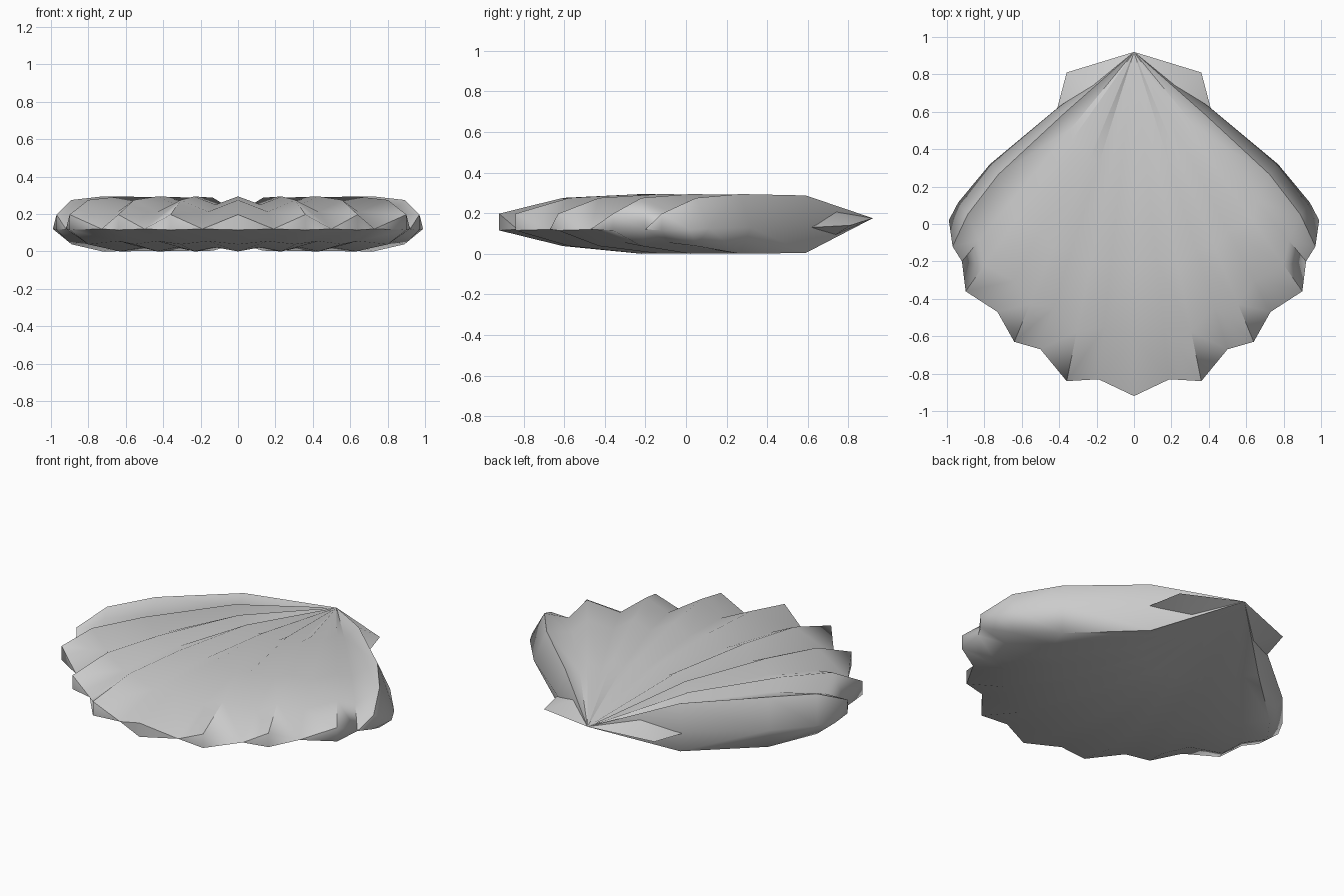
import bpy, bmesh

if "Cube" in bpy.data.objects:
    bpy.data.objects.remove(bpy.data.objects["Cube"])

APEX = (0, 0.92, 0.175)
# rim outline of one half, alternating rib tip and valley, front centre to side
RIM = [(0, -.92), (.19, -.83), (.36, -.84), (.50, -.67), (.64, -.63),
       (.73, -.47), (.90, -.36), (.92, -.20)]
# outermost rib and hinge-side edge bow outwards, so they get their own paths
LAST = [(.375, .59), (.725, .265), (.89, .05), (.97, -.12)]
EDGE = [(.41, .62, .14), (.77, .32, .13), (.94, .115, .125), (.99, .02, .12)]
TOP = ([.287, .294, .275, .197], [.248, .25, .212, .12])    # rib, valley heights
BOTTOM = ([.004, 0, .038, .115], [.022, .022, .055, .12])


def columns(heights):
    """Radial lines of points from the apex to the rim, right half."""
    cols = []
    for i, (x, y) in enumerate(RIM):
        k = i / 8
        ts = [.37, .62 + .11 * k, .83 + .08 * k, 1]
        cols.append([(x * t, .92 + (y - .92) * t, z)
                     for t, z in zip(ts, heights[i % 2])])
    cols.append([(x, y, z) for (x, y), z in zip(LAST, heights[0])])
    cols.append(EDGE)
    return cols


def make_object(name, faces, angle):
    bm = bmesh.new()
    for f in faces:
        for s in (1, -1):
            bm.faces.new([bm.verts.new((s * x, y, z)) for x, y, z in f])
    bmesh.ops.remove_doubles(bm, verts=bm.verts, dist=.0005)
    bmesh.ops.recalc_face_normals(bm, faces=bm.faces)
    me = bpy.data.meshes.new(name)
    bm.to_mesh(me)
    bm.free()
    ob = bpy.data.objects.new(name, me)
    bpy.context.collection.objects.link(ob)
    bpy.ops.object.select_all(action='DESELECT')
    ob.select_set(True)
    bpy.context.view_layer.objects.active = ob
    bpy.ops.object.shade_smooth_by_angle(angle=angle)
    return ob


# ribbed upper and lower valves
faces = []
upper, lower = columns(TOP), columns(BOTTOM)
for cols in (upper, lower):
    for a, b in zip(cols, cols[1:]):
        faces.append([APEX, a[0], b[0]])
        for r in range(3):
            faces.append([a[r], a[r + 1], b[r + 1], b[r]])
# small triangles closing the scalloped lip under each rib
for i in range(0, len(upper), 2):
    for j in (i - 1, i + 1):
        if 0 <= j < len(upper):
            faces.append([upper[i][3], upper[j][3], lower[i][3]])
make_object("scallop_shell", faces, 1.05)

# wedge-shaped ears beside the hinge
tip, base = (.36, .81, .14), (.41, .62, .13)
hi, lo = (.2, .73, .215), (.2, .73, .09)
ear = [[APEX, tip, hi], [tip, base, hi], [APEX, tip, lo], [tip, base, lo]]
make_object("hinge_ears", ear, .6)
